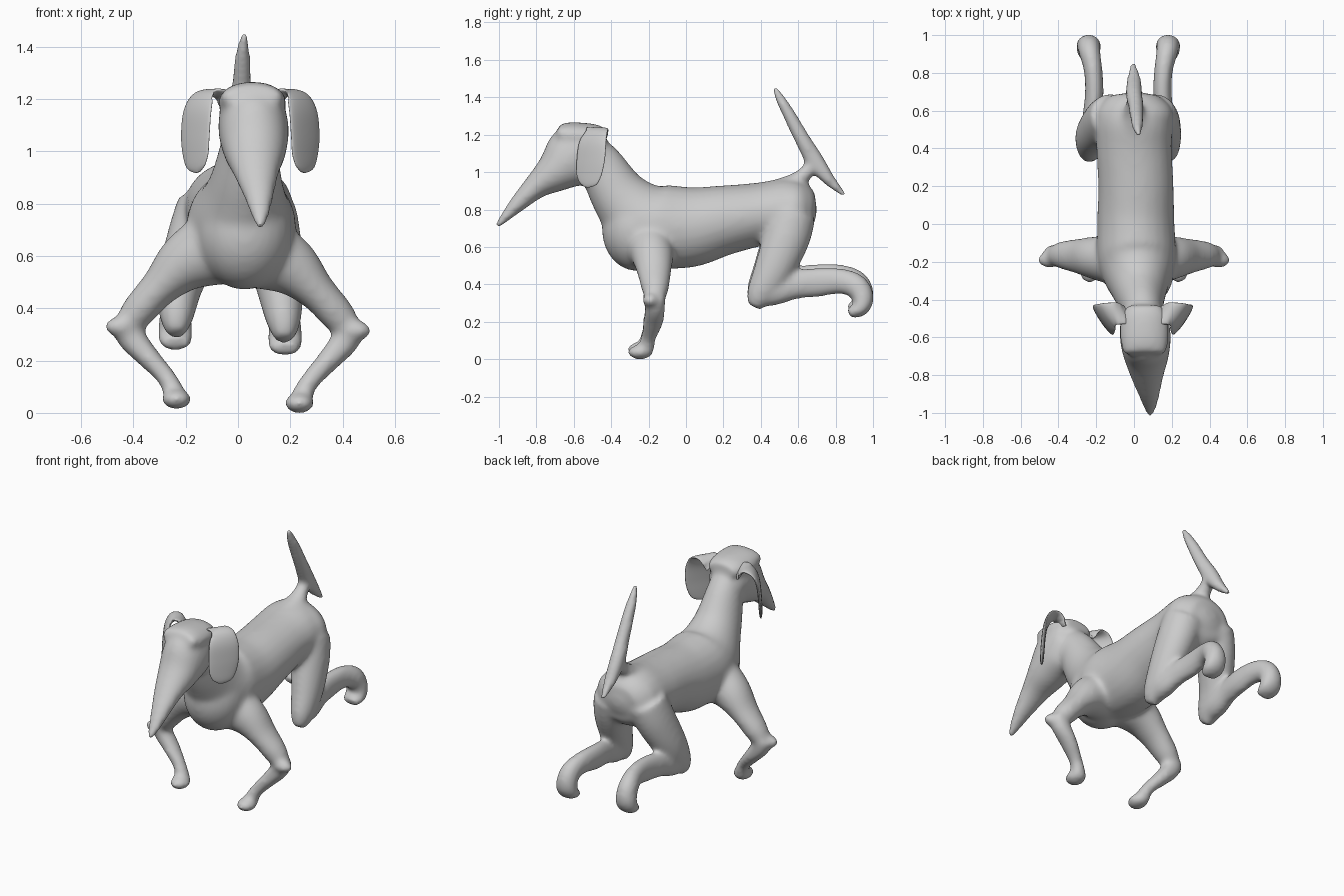
import bpy, bmesh, math
from mathutils import Vector, Matrix


def spline(keys, steps=6):
    """Catmull-Rom through section keys (x, y, z, half_width, half_depth)."""
    out = []
    n = len(keys)
    for i in range(n - 1):
        p0, p1, p2, p3 = (keys[max(i - 1, 0)], keys[i], keys[i + 1], keys[min(i + 2, n - 1)])
        for s in range(steps):
            t = s / steps
            out.append([0.5 * (2 * b + (c - a) * t + (2 * a - 5 * b + 4 * c - d) * t * t
                               + (3 * b - a - 3 * c + d) * t ** 3)
                        for a, b, c, d in zip(p0, p1, p2, p3)])
    return out + [list(keys[-1])]


def loft(bm, keys, ref=(1, 0, 0), sides=24):
    """Closed tube with elliptical sections; half_width runs along ref."""
    secs = spline(keys)
    pts = [Vector(s[:3]) for s in secs]
    rings = []
    for i, s in enumerate(secs):
        tan = (pts[min(i + 1, len(pts) - 1)] - pts[max(i - 1, 0)]).normalized()
        side = Vector(ref)
        side = (side - tan * side.dot(tan)).normalized()
        up = tan.cross(side)
        a, b = max(s[3], 0.003), max(s[4], 0.003)
        rings.append([bm.verts.new(pts[i] + side * a * math.cos(k * math.tau / sides)
                                   + up * b * math.sin(k * math.tau / sides))
                      for k in range(sides)])
    for r, q in zip(rings, rings[1:]):
        for k in range(sides):
            j = (k + 1) % sides
            bm.faces.new((r[k], r[j], q[j], q[k]))
    bm.faces.new(rings[0][::-1])
    bm.faces.new(rings[-1])


def blob(bm, center, radii):
    m = Matrix.Translation(center) @ Matrix.Diagonal((*radii, 1))
    bmesh.ops.create_uvsphere(bm, u_segments=24, v_segments=16, radius=1, matrix=m)


def finish(bm, name):
    bmesh.ops.recalc_face_normals(bm, faces=bm.faces)
    me = bpy.data.meshes.new(name)
    bm.to_mesh(me)
    bm.free()
    me.shade_smooth()
    ob = bpy.data.objects.new(name, me)
    bpy.context.collection.objects.link(ob)
    return ob


def placed(keys, sx, dx=0, dz=0):
    return [(sx * x + dx, y, z + dz, a, b) for x, y, z, a, b in keys]


bm = bmesh.new()

# neck and torso, with rounded breast and rump
loft(bm, [(.055, -.54, 1.18, .09, .07), (.045, -.46, 1.05, .105, .118),
          (.03, -.35, .865, .145, .158), (.015, -.2, .73, .205, .22),
          (.01, 0, .705, .205, .218), (.01, .2, .742, .2, .188),
          (0, .4, .775, .2, .17), (0, .54, .785, .205, .182),
          (0, .63, .78, .18, .16), (0, .68, .775, .13, .11)])
blob(bm, (.025, -.26, .69), (.185, .19, .22))
blob(bm, (.005, .57, .8), (.205, .13, .16))

# head and long snout
loft(bm, [(.055, -.46, 1.15, .09, .06), (.055, -.5, 1.13, .125, .13),
          (.06, -.6, 1.08, .135, .168), (.065, -.7, 1.0, .12, .114),
          (.07, -.8, .925, .09, .07), (.08, -.9, .83, .059, .046),
          (.085, -.975, .75, .035, .026), (.085, -1.015, .705, .016, .014)])
# flat-topped skull
loft(bm, [(.055, -.43, 1.19, .09, .045), (.055, -.48, 1.19, .12, .066),
          (.055, -.56, 1.19, .13, .075), (.055, -.64, 1.2, .125, .068),
          (.055, -.69, 1.215, .11, .045)])

# tail stalk and blade-like tail
loft(bm, [(0, .48, .9, .08, .06), (0, .58, .95, .06, .045),
          (0, .64, .995, .044, .04), (0, .69, 1.05, .034, .034)])
loft(bm, [(-.005, .85, .874, .018, .014), (0, .76, .965, .04, .036),
          (0, .69, 1.06, .046, .05), (.01, .62, 1.18, .041, .043),
          (.015, .55, 1.31, .036, .036), (.02, .5, 1.4, .027, .027),
          (.025, .472, 1.455, .014, .014)])

# front legs: splayed elbows, feet turned back in
for sx, dz in ((1, 0), (-1, .015)):
    loft(bm, placed([(.08, -.2, .62, .13, .15), (.2, -.18, .56, .115, .115),
                     (.3, -.17, .465, .092, .075), (.385, -.165, .37, .072, .066),
                     (.435, -.17, .305, .045, .045)], sx, 0, dz), ref=(0, 1, 0))
    loft(bm, placed([(.44, -.165, .34, .055, .05), (.41, -.165, .275, .055, .056),
                     (.345, -.175, .2, .055, .045), (.27, -.2, .115, .042, .038),
                     (.24, -.215, .05, .046, .046)], sx, 0, dz), ref=(0, 1, 0))
    blob(bm, (sx * .45, -.19, .315 + dz), (.063, .044, .04))
    blob(bm, (sx * .235, -.245, .037 + dz), (.058, .07, .04))

# hind legs: bent thigh, shank kicked back, curled foot
for sx, dx, dz in ((1, 0, 0), (-1, -.06, .02)):
    hip = .05 if sx < 0 else 0
    thigh = [(.105 - hip, .57, .77, .12, .125), (.135 - hip * .6, .535, .64, .11, .125),
             (.162, .465, .47, .09, .105), (.175, .395, .345, .065, .075),
             (.175, .36, .28, .035, .04)]
    loft(bm, placed(thigh, sx, dx, dz))
    loft(bm, placed([(.175, .38, .32, .04, .045), (.17, .47, .355, .06, .07),
                     (.16, .58, .395, .052, .076), (.15, .7, .41, .05, .08),
                     (.157, .82, .418, .05, .07), (.175, .91, .39, .058, .066),
                     (.18, .946, .325, .064, .06), (.18, .93, .27, .07, .045),
                     (.178, .87, .245, .055, .03)], sx, dx, dz))

# fuse all parts into one smooth skin
body = finish(bm, "animal_body")
mod = body.modifiers.new("fuse", 'REMESH')
mod.mode = 'VOXEL'
mod.voxel_size = .012
mod.use_smooth_shade = True
mod = body.modifiers.new("soften", 'SMOOTH')
mod.factor = .5
mod.iterations = 24

# thin hanging ears
for name, sx in (("ear_left", -1), ("ear_right", 1)):
    bm = bmesh.new()
    keys = [(.09, -.48, 1.19, .06, .014), (.115, -.475, 1.215, .06, .014),
            (.15, -.475, 1.225, .06, .014),
            (.185, -.485, 1.205, .075, .013), (.203, -.5, 1.15, .09, .013),
            (.21, -.51, 1.06, .092, .012), (.207, -.522, .98, .08, .011),
            (.203, -.53, .94, .055, .009), (.2, -.533, .92, .015, .005)]
    loft(bm, placed(keys, sx, .047), ref=(sx * .58, .81, 0))
    finish(bm, name)
